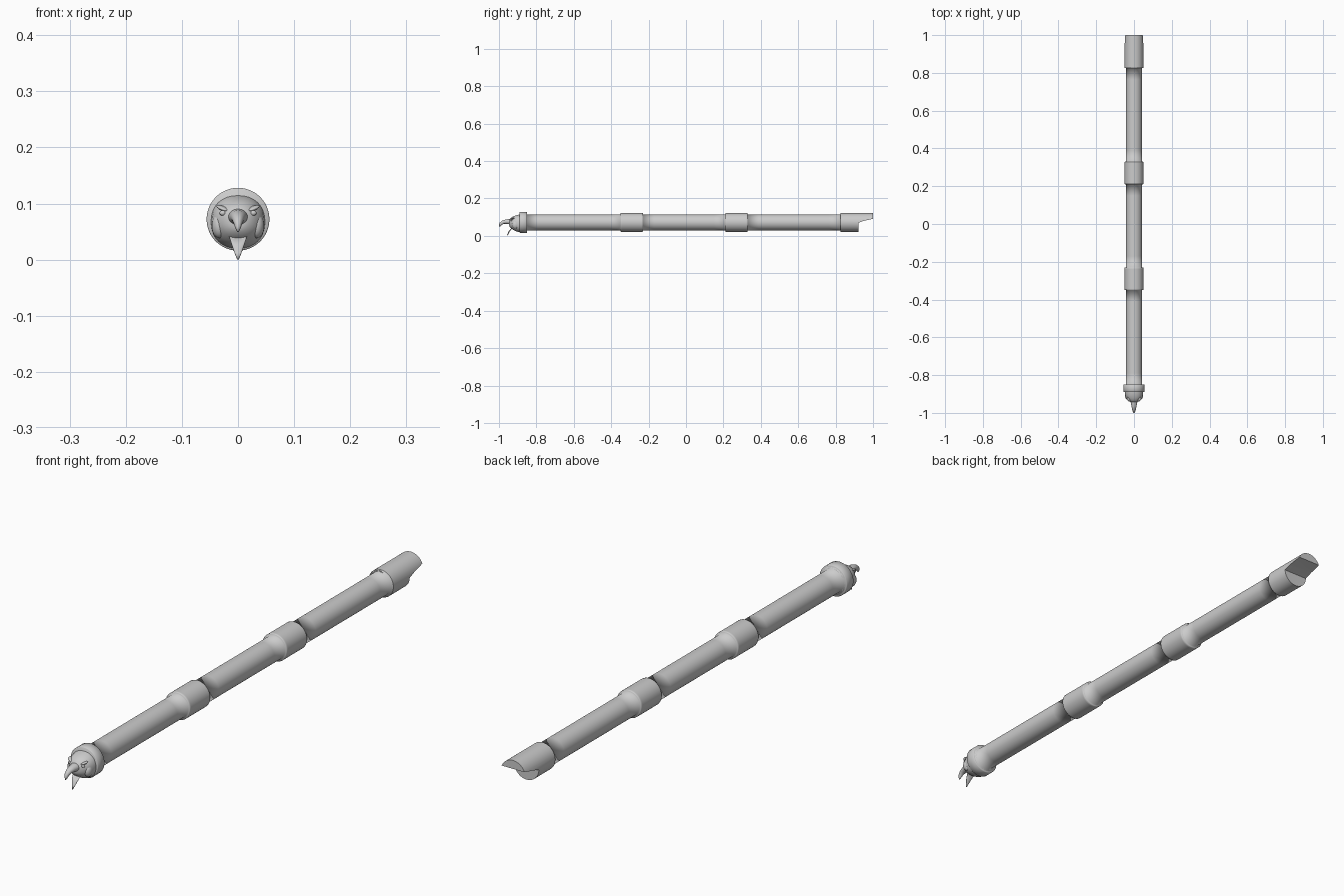
import bpy, bmesh, math

if "Cube" in bpy.data.objects:
    bpy.data.objects.remove(bpy.data.objects["Cube"])

CZ = 0.072  # height of the long axis


def finish(name, bm, angle=None):
    bmesh.ops.recalc_face_normals(bm, faces=bm.faces[:])
    me = bpy.data.meshes.new(name)
    bm.to_mesh(me)
    bm.free()
    ob = bpy.data.objects.new(name, me)
    bpy.context.collection.objects.link(ob)
    for p in me.polygons:
        p.use_smooth = True
    if angle:
        bpy.ops.object.select_all(action='DESELECT')
        ob.select_set(True)
        bpy.context.view_layer.objects.active = ob
        bpy.ops.object.shade_smooth_by_angle(angle=math.radians(angle))
    return ob


def loft(name, sections, n=32, angle=None, power=1.0):
    """Skin elliptical sections (y, z, half width, half height, tilt in degrees)."""
    bm = bmesh.new()
    rings = []
    for y, z, rx, rz, tilt in sections:
        t = math.radians(tilt)
        ring = []
        for i in range(n):
            a = 2 * math.pi * i / n
            c, s = math.cos(a), math.sin(a)
            u = rx * math.copysign(abs(c) ** power, c)
            v = rz * math.copysign(abs(s) ** power, s)
            ring.append(bm.verts.new((u, y + v * math.sin(t), z + v * math.cos(t))))
        rings.append(ring)
    for a, b in zip(rings, rings[1:]):
        for i in range(n):
            j = (i + 1) % n
            bm.faces.new((a[i], a[j], b[j], b[i]))
    bm.faces.new(rings[0])
    bm.faces.new(rings[-1])
    return finish(name, bm, angle)


def lathe(name, profile, angle=None):
    return loft(name, [(y, CZ, r, r, 0) for y, r in profile], 48, angle)


def ellipsoid(name, loc, size, rot=(0, 0, 0)):
    bpy.ops.mesh.primitive_uv_sphere_add(segments=20, ring_count=12, radius=1,
                                         location=loc, rotation=rot)
    ob = bpy.context.object
    ob.name = name
    ob.scale = size
    bpy.ops.object.shade_smooth()


# Shaft with two raised collars; shared steps shade as soft flares
R, C = 0.0425, 0.050
profile = [(-0.855, C), (-0.85, C), (-0.85, R), (-0.79, R)]
for y0, y1 in ((-0.35, -0.23), (0.21, 0.33)):
    profile += [(y0 - 0.06, R), (y0, R), (y0, C - 0.002), (y0 + 0.002, C), (y0 + 0.008, C),
                (y1 - 0.008, C), (y1 - 0.002, C), (y1, C - 0.002), (y1, R), (y1 + 0.06, R)]
profile += [(0.765, R), (0.825, R), (0.825, 0.048), (0.83, 0.048)]
lathe("shaft", profile)

# Front ring
lathe("front_ring", [(-0.89, 0.054), (-0.888, 0.056), (-0.852, 0.056), (-0.85, 0.054)], 50)

# Mouthpiece: end collar cut away below to leave a lip
mouth = lathe("mouthpiece", [(0.825, C - 0.002), (0.827, C), (1.0, C)], 35)
bm = bmesh.new()
cut = [(0.922, -0.1), (0.922, 0.070), (0.95, 0.080), (1.05, 0.102), (1.05, -0.1)]
left = [bm.verts.new((-0.1, y, z)) for y, z in cut]
f = bm.faces.new(left)
ext = bmesh.ops.extrude_face_region(bm, geom=[f])["geom"]
bmesh.ops.translate(bm, vec=(0.2, 0, 0),
                    verts=[v for v in ext if isinstance(v, bmesh.types.BMVert)])
cutter = finish("lip_cutter", bm)
cutter.hide_render = True
mod = mouth.modifiers.new("lip", 'BOOLEAN')
mod.operation = 'DIFFERENCE'
mod.object = cutter
mod.solver = 'EXACT'
bpy.ops.object.select_all(action='DESELECT')
mouth.select_set(True)
bpy.context.view_layer.objects.active = mouth
bpy.ops.object.modifier_apply(modifier="lip")
bpy.data.objects.remove(cutter)
bpy.ops.object.shade_smooth_by_angle(angle=math.radians(35))

# Bird head
loft("head", [(-0.87, 0.068, 0.049, 0.048, 0), (-0.892, 0.067, 0.048, 0.047, 0),
              (-0.908, 0.067, 0.046, 0.043, 0), (-0.922, 0.068, 0.040, 0.037, 0),
              (-0.934, 0.069, 0.031, 0.029, 0), (-0.943, 0.069, 0.020, 0.020, 0),
              (-0.946, 0.069, 0.010, 0.012, 0)], 32, power=0.9)

# Hooked upper beak
loft("upper_beak", [(-0.925, 0.076, 0.018, 0.016, 0), (-0.945, 0.076, 0.017, 0.014, 0),
                    (-0.962, 0.076, 0.014, 0.012, -12), (-0.977, 0.073, 0.011, 0.010, -35),
                    (-0.988, 0.066, 0.008, 0.009, -60), (-0.994, 0.057, 0.005, 0.006, -78),
                    (-0.996, 0.049, 0.001, 0.002, -85)], 20)

# Open lower beak
loft("lower_beak", [(-0.915, 0.050, 0.016, 0.012, 30), (-0.932, 0.042, 0.016, 0.009, 45),
                    (-0.942, 0.029, 0.012, 0.006, 65), (-0.950, 0.014, 0.007, 0.004, 65),
                    (-0.956, 0.001, 0.002, 0.002, 65)], 20)

# Eyes, brows and cheeks
for side, s in (("left", 1), ("right", -1)):
    ellipsoid(side + "_eye", (s * 0.027, -0.934, 0.083), (0.006, 0.005, 0.005))
    ellipsoid(side + "_brow", (s * 0.026, -0.927, 0.091), (0.014, 0.010, 0.004),
              (0, -s * 0.35, s * 0.5))
    ellipsoid(side + "_cheek", (s * 0.033, -0.912, 0.060), (0.014, 0.018, 0.022))
